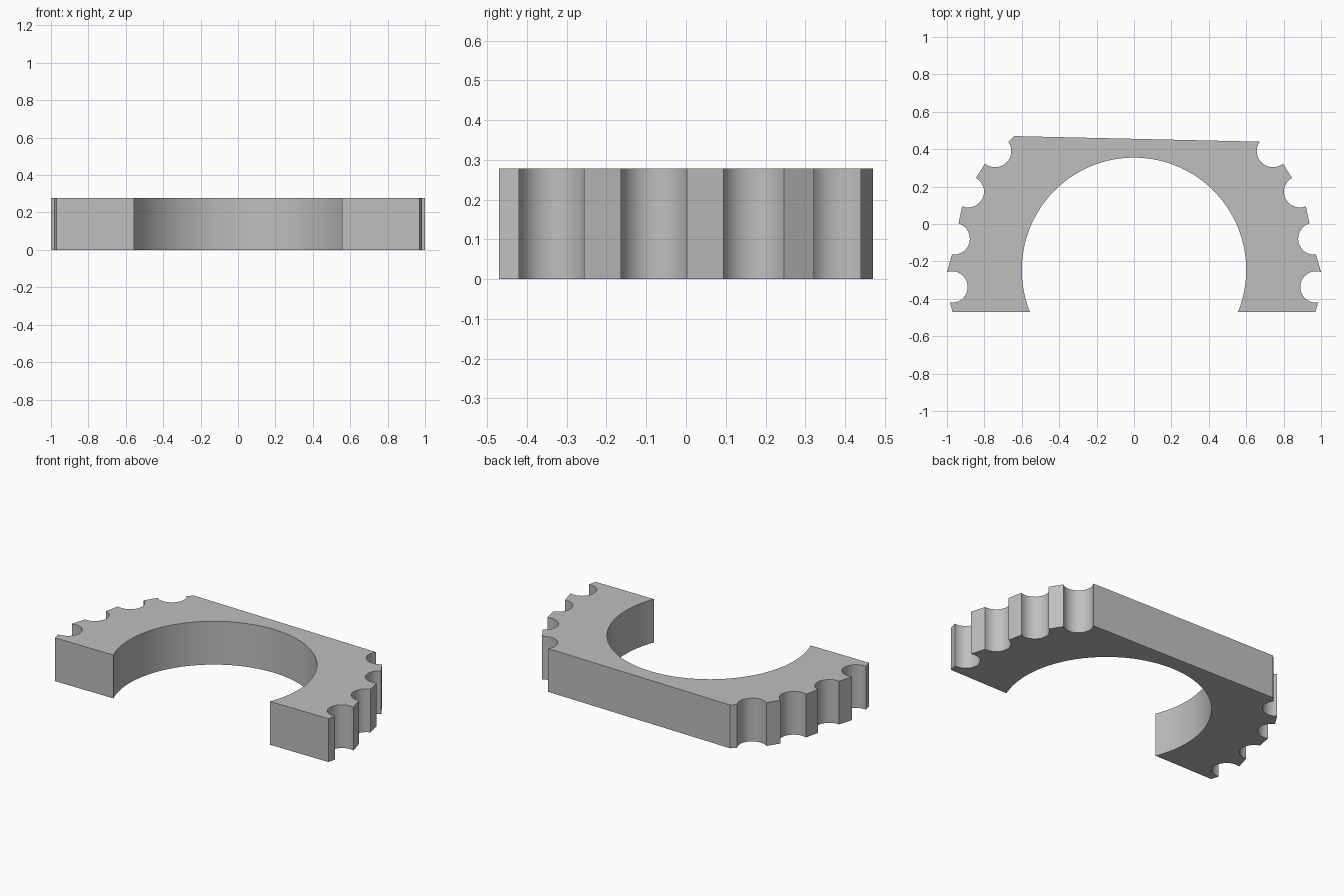
import bpy, bmesh
from math import atan2, cos, sin, hypot, tau, pi

HEIGHT = 0.278

cube = bpy.data.objects.get("Cube")
if cube:
    bpy.data.objects.remove(cube, do_unlink=True)


def notch(start, centre, end, steps=16):
    """Clockwise scallop from start to end about centre."""
    (sx, sy), (cx, cy), (ex, ey) = start, centre, end
    a0, r0 = atan2(sy - cy, sx - cx), hypot(sx - cx, sy - cy)
    a1, r1 = atan2(ey - cy, ex - cx), hypot(ex - cx, ey - cy)
    sweep = (a0 - a1) % tau
    points = []
    for i in range(steps + 1):
        t = i / steps
        a, r = a0 - sweep * t, r0 + (r1 - r0) * t
        points.append((cx + r * cos(a), cy + r * sin(a)))
    return points


# Scalloped outer edge of the right arm, from back to front
NOTCHES = [
    ((-0.672, 0.44), (-0.742, 0.391), (-0.797, 0.322)),
    ((-0.845, 0.246), (-0.885, 0.176), (-0.919, 0.094)),
    ((-0.938, 0.003), (-0.963, -0.08), (-0.973, -0.163)),
    ((-1.0, -0.257), (-0.973, -0.337), (-0.984, -0.42)),
]
edge = [p for n in NOTCHES for p in notch(*n)] + [(-0.97, -0.47)]

# Round bore, open at the front
CY, R = -0.245, 0.6
tip = atan2(-0.47 - CY, 0.556)
bore = []
for i in range(65):
    a = pi - tip + (2 * tip - pi) * i / 64
    bore.append((R * cos(a), CY + R * sin(a)))

# Whole outline: back corner, right arm, bore, mirrored left arm
outline = [(-0.642, 0.47)] + edge + bore + [(-x, y) for x, y in reversed(edge)]

bm = bmesh.new()
base = bm.faces.new([bm.verts.new((x, y, 0)) for x, y in outline])
result = bmesh.ops.extrude_face_region(bm, geom=[base], use_keep_orig=True)
top = [v for v in result["geom"] if isinstance(v, bmesh.types.BMVert)]
bmesh.ops.translate(bm, verts=top, vec=(0, 0, HEIGHT))
bmesh.ops.recalc_face_normals(bm, faces=bm.faces[:])
mesh = bpy.data.meshes.new("scalloped_clip")
bm.to_mesh(mesh)
bm.free()

# Plain grey finish
grey = bpy.data.materials.new("plain_grey")
grey.use_nodes = True
colour = (0.52, 0.52, 0.52, 1)
grey.diffuse_color = colour
grey.node_tree.nodes["Principled BSDF"].inputs["Base Color"].default_value = colour
mesh.materials.append(grey)

clip = bpy.data.objects.new("scalloped_clip", mesh)
bpy.context.collection.objects.link(clip)
bpy.ops.object.select_all(action="DESELECT")
clip.select_set(True)
bpy.context.view_layer.objects.active = clip
bpy.ops.object.shade_smooth_by_angle(angle=0.45)
